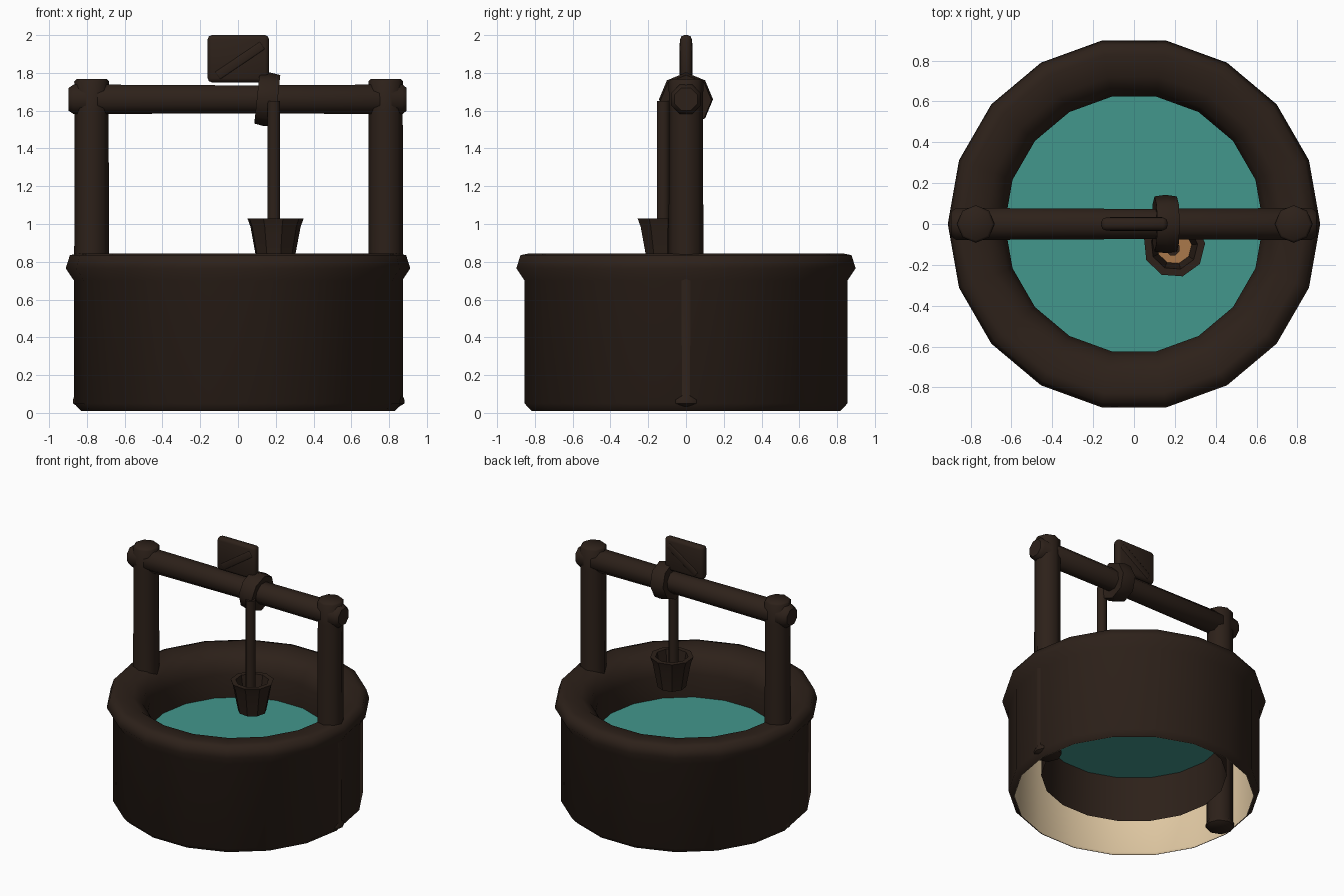
import bpy, bmesh
from math import sin, cos, pi, radians
from mathutils import Matrix

if "Cube" in bpy.data.objects:
    bpy.data.objects.remove(bpy.data.objects["Cube"])


def material(name, rgb):
    m = bpy.data.materials.new(name)
    m.diffuse_color = (*rgb, 1)
    m.use_nodes = True
    m.node_tree.nodes["Principled BSDF"].inputs["Base Color"].default_value = m.diffuse_color
    return m


BROWN = material("dark_brown", (0.026, 0.015, 0.010))
WATER = material("water_teal", (0.055, 0.31, 0.265))
CREAM = material("pale_lining", (0.76, 0.59, 0.37))
TAN = material("bucket_tan", (0.40, 0.19, 0.07))


def finish(name, bm, mat, matrix=Matrix(), angle=50):
    bm.transform(matrix)
    mesh = bpy.data.meshes.new(name)
    bm.to_mesh(mesh)
    bm.free()
    mesh.materials.append(mat)
    ob = bpy.data.objects.new(name, mesh)
    bpy.context.collection.objects.link(ob)
    bpy.ops.object.select_all(action='DESELECT')
    ob.select_set(True)
    bpy.context.view_layer.objects.active = ob
    bpy.ops.object.shade_smooth_by_angle(angle=radians(angle))
    return ob


def lathe(name, profile, sides, mat, matrix=Matrix(), start=0.0, angle=50):
    """Spin (radius, height) points around z; upward profiles face outward."""
    bm = bmesh.new()
    rings = [[bm.verts.new((r * cos(start + 2 * pi * k / sides),
                            r * sin(start + 2 * pi * k / sides), z))
              for k in range(sides)] for r, z in profile]
    for a, b in zip(rings, rings[1:]):
        for k in range(sides):
            n = (k + 1) % sides
            bm.faces.new((a[k], a[n], b[n], b[k]))
    bmesh.ops.remove_doubles(bm, verts=bm.verts, dist=1e-5)
    return finish(name, bm, mat, matrix, angle)


def box(name, size, matrix, mat, bevel):
    bm = bmesh.new()
    bmesh.ops.create_cube(bm, size=1, matrix=Matrix.Diagonal((*size, 1)))
    bmesh.ops.bevel(bm, geom=bm.edges[:], offset=bevel, segments=2,
                    profile=0.5, affect='EDGES')
    return finish(name, bm, mat, matrix)


move = Matrix.Translation

# Round wall with flared, rounded rim and inner shaft, open underneath
lathe("well_wall", [(0.83, 0.01), (0.868, 0.05), (0.868, 0.70), (0.912, 0.765),
                    (0.89, 0.835), (0.84, 0.845), (0.73, 0.835), (0.66, 0.78),
                    (0.633, 0.69), (0.633, 0.50), (0.642, 0.175)],
      18, BROWN, angle=75)
# Pale inside of the outer wall, seen from below
lathe("wall_lining", [(0.862, 0.70), (0.862, 0.05), (0.826, 0.011)], 18, CREAM)
# Water surface
lathe("water", [(0.634, 0.515), (0, 0.515)], 18, WATER)

# Posts with a small foot, running down inside the wall
for side, x in (("left", -0.775), ("right", 0.782)):
    lathe(side + "_post", [(0, 0.03), (0.075, 0.035), (0.099, 0.05), (0.099, 0.07),
                           (0.091, 0.09), (0.092, 0.85), (0.09, 1.6),
                           (0.092, 1.755), (0.08, 1.767), (0, 1.767)],
          8, BROWN, move((x, 0, 0)), 0)

# Crossbeam along x
lathe("crossbeam", [(0, -0.897), (0.065, -0.897), (0.085, -0.87), (0.08, 0),
                    (0.085, 0.87), (0.065, 0.893), (0, 0.893)], 8, BROWN,
      move((0, 0, 1.66)) @ Matrix.Rotation(pi / 2, 4, 'Y'), pi / 8)

# Tilted rope coil around the beam
lathe("rope_coil", [(0.07, -0.05), (0.135, -0.055), (0.143, 0), (0.135, 0.055),
                    (0.07, 0.05)], 8, BROWN,
      move((0.155, 0, 1.66)) @ Matrix.Rotation(pi / 2 + radians(6), 4, 'Y'), 0)

# Rope hanging in front of the beam
lathe("rope", [(0, 0.82), (0.036, 0.82), (0.036, 1.65), (0, 1.65)], 8, BROWN,
      move((0.19, -0.12, 0)), pi / 8)

# Bucket with tapering walls and a tan floor
at_bucket = move((0.197, -0.11, 0))
lathe("bucket", [(0, 0.80), (0.10, 0.80), (0.135, 0.985), (0.152, 1.03), (0.115, 1.03),
                 (0.105, 0.97), (0.085, 0.82)], 9, BROWN, at_bucket, 0.1, 35)
lathe("bucket_floor", [(0.09, 0.825), (0, 0.825)], 9, TAN, at_bucket, 0.1)

# Flat panel above the beam with a diagonal ridge
box("top_panel", (0.325, 0.062, 0.25), move((0.002, 0, 1.875)), BROWN, 0.022)
box("panel_ridge", (0.29, 0.07, 0.05),
    move((0.01, 0, 1.865)) @ Matrix.Rotation(radians(-34), 4, 'Y'), BROWN, 0.008)
